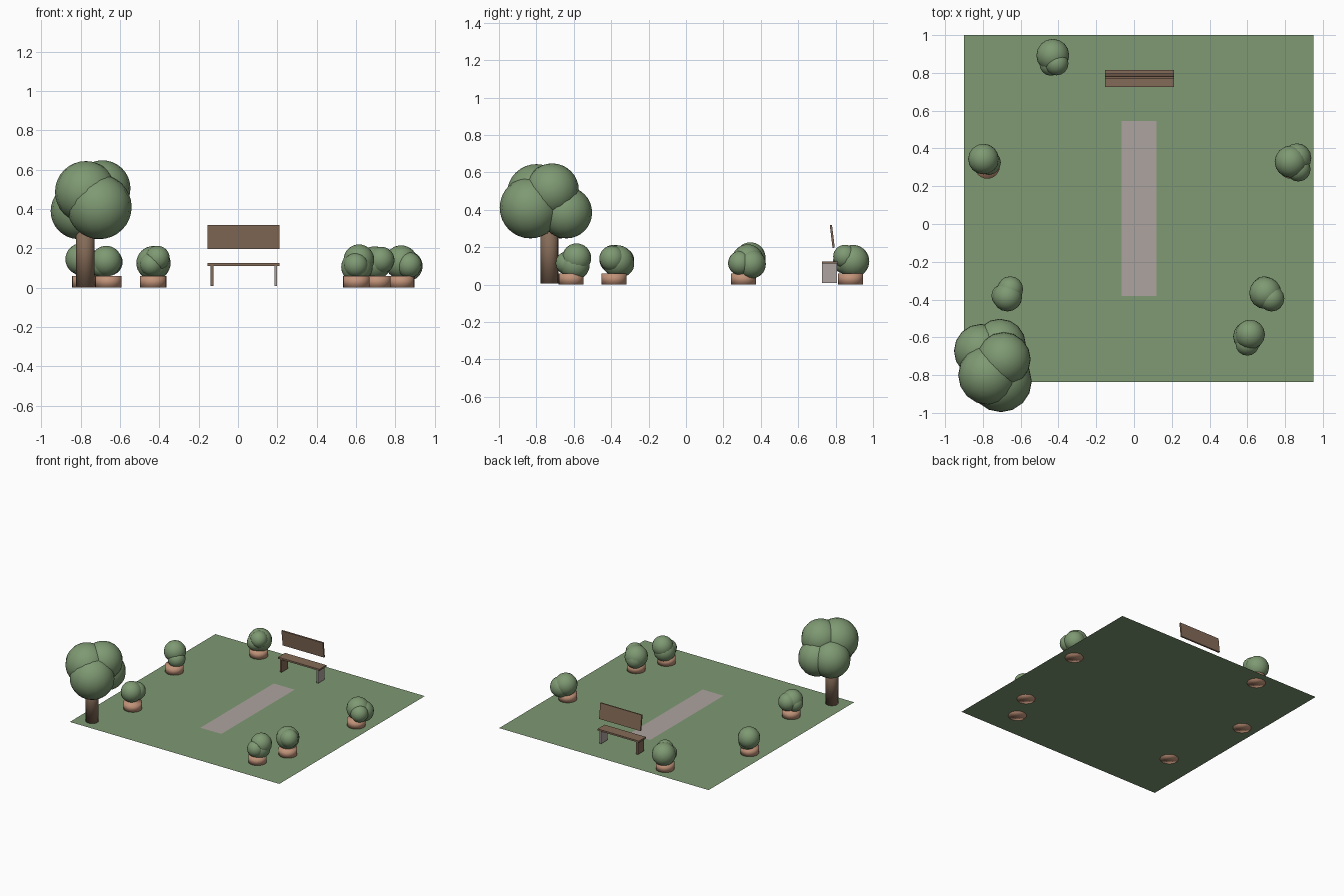
import bpy
import math

cube = bpy.data.objects.get("Cube")
if cube:
    bpy.data.objects.remove(cube, do_unlink=True)


def make_material(name, rgb):
    mat = bpy.data.materials.new(name)
    mat.use_nodes = True
    colour = (*rgb, 1)
    mat.diffuse_color = colour
    mat.node_tree.nodes["Principled BSDF"].inputs["Base Color"].default_value = colour
    return mat


green = make_material("leaf green", (0.21, 0.32, 0.17))
wood = make_material("wood brown", (0.23, 0.145, 0.095))
clay = make_material("terracotta", (0.53, 0.29, 0.19))
stone = make_material("pale stone", (0.42, 0.37, 0.345))


def finish(name, mat, smooth=False):
    obj = bpy.context.object
    obj.name = name
    obj.data.materials.append(mat)
    if smooth:
        bpy.ops.object.shade_smooth()
    return obj


def box(name, mat, centre, size, tilt=0):
    bpy.ops.mesh.primitive_cube_add(size=1, location=centre, rotation=(tilt, 0, 0))
    obj = finish(name, mat)
    obj.scale = size
    return obj


def sheet(name, mat, centre, size):
    bpy.ops.mesh.primitive_plane_add(size=1, location=centre)
    finish(name, mat).scale = (*size, 1)


def column(name, mat, x, y, bottom, top, radius):
    bpy.ops.mesh.primitive_cylinder_add(
        vertices=24, radius=radius, depth=top - bottom, location=(x, y, (bottom + top) / 2))
    finish(name, mat, smooth=True)


def foliage(name, balls):
    for i, (x, y, z, radius) in enumerate(balls, 1):
        bpy.ops.mesh.primitive_uv_sphere_add(
            segments=16, ring_count=16, radius=radius, location=(x, y, z))
        finish(f"{name}_foliage_{i}", green, smooth=True)


# Lawn and path
sheet("lawn", green, (0.025, 0.082, 0.004), (1.85, 1.835))
sheet("path", stone, (0.027, 0.082, 0.007), (0.185, 0.925))

# Bench
box("bench_seat", wood, (0.028, 0.77, 0.118), (0.365, 0.088, 0.013))
box("bench_back", wood, (0.028, 0.782, 0.258), (0.365, 0.012, 0.123), math.radians(7))
for side, x, mat in (("right", -0.132, wood), ("left", 0.192, stone)):
    box(f"bench_{side}_leg", mat, (x, 0.767, 0.061), (0.015, 0.08, 0.103))

# Tree
column("tree_trunk", wood, -0.777, -0.73, 0.005, 0.34, 0.047)
foliage("tree", [
    (-0.774, -0.80, 0.487, 0.157),
    (-0.705, -0.832, 0.411, 0.164),
    (-0.69, -0.716, 0.505, 0.143),
    (-0.81, -0.672, 0.39, 0.143),
    (-0.71, -0.64, 0.385, 0.138),
])

# Potted bushes: pot position, then foliage balls
bushes = {
    "back_bush": ((-0.432, 0.88), [
        (-0.43, 0.893, 0.125, 0.087), (-0.44, 0.845, 0.12, 0.06), (-0.41, 0.85, 0.15, 0.063)]),
    "right_bush": ((-0.777, 0.307), [
        (-0.797, 0.344, 0.145, 0.081), (-0.77, 0.325, 0.1, 0.065)]),
    "left_bush": ((0.83, 0.307), [
        (0.83, 0.33, 0.13, 0.085), (0.862, 0.35, 0.11, 0.077), (0.87, 0.29, 0.115, 0.065)]),
    "front_right_bush": ((-0.66, -0.385), [
        (-0.67, -0.385, 0.135, 0.078), (-0.655, -0.345, 0.13, 0.068), (-0.695, -0.38, 0.115, 0.06)]),
    "front_left_bush": ((0.71, -0.385), [
        (0.695, -0.365, 0.125, 0.085), (0.728, -0.395, 0.14, 0.068), (0.69, -0.345, 0.11, 0.068)]),
    "corner_bush": ((0.602, -0.614), [
        (0.615, -0.585, 0.142, 0.078), (0.6, -0.635, 0.115, 0.062), (0.605, -0.595, 0.105, 0.08)]),
}
for name, ((x, y), balls) in bushes.items():
    column(name + "_pot", clay, x, y, 0, 0.06, 0.067)
    foliage(name, balls)
